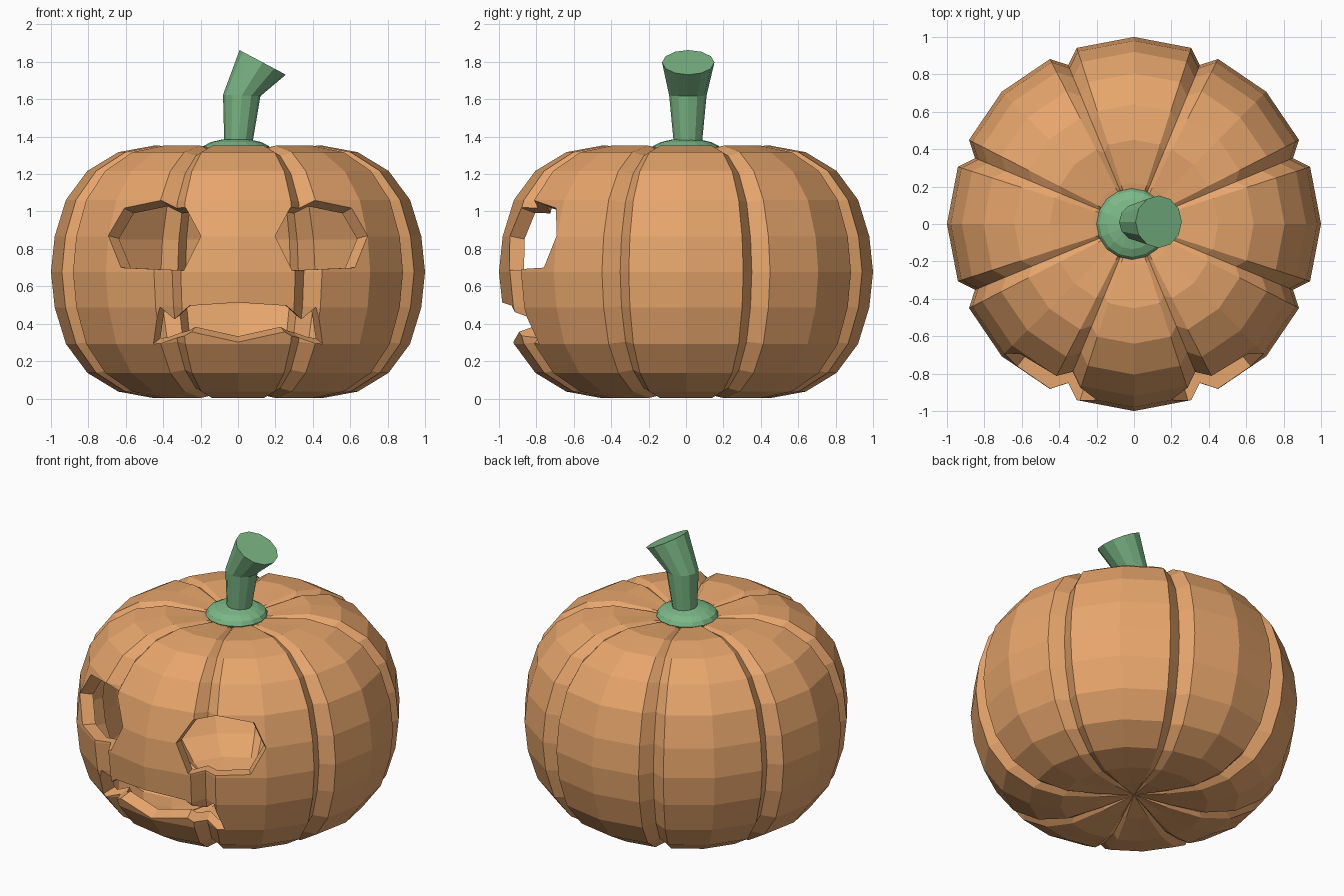
import bpy, bmesh
from math import sin, cos, radians, sqrt, pi
from mathutils import Vector, Matrix

if "Cube" in bpy.data.objects:
    bpy.data.objects.remove(bpy.data.objects["Cube"])

ZC = 0.677   # height of the widest ring
# upper half of the lobe profile: radius, height above the widest ring
HALF = [(1, 0), (.98, .19), (.92, .385), (.805, .54), (.64, .64), (.45, .675), (.22, .65)]
POLE = .61
RINGS = [(r, -h) for r, h in reversed(HALF[1:])] + HALF


def material(name, rgb):
    m = bpy.data.materials.new(name)
    m.diffuse_color = (*rgb, 1)
    m.use_nodes = True
    m.node_tree.nodes["Principled BSDF"].inputs["Base Color"].default_value = m.diffuse_color
    return m


def finish(bm, name, mat=None):
    me = bpy.data.meshes.new(name)
    bm.to_mesh(me)
    bm.free()
    ob = bpy.data.objects.new(name, me)
    bpy.context.collection.objects.link(ob)
    if mat:
        me.materials.append(mat)
    return ob


def loft(bm, rings, flip=False):
    """Quads between successive closed rings of vertices."""
    for a, b in zip(rings, rings[1:]):
        n = len(a)
        for i in range(n):
            j = (i + 1) % n
            f = [a[i], a[j], b[j], b[i]]
            bm.faces.new(f[::-1] if flip else f)


def shell(bm, s, flip):
    """Eight-lobed closed skin, scaled by s about the body centre."""
    rings = []
    for r, h in RINGS:
        ring = []
        for lobe in range(8):
            for off, kr, kz in ((-18, .99, 1), (0, 1, 1), (18, .99, 1), (22.5, .92, .97)):
                a = radians(lobe * 45 + off)
                ring.append(bm.verts.new((r * kr * s * cos(a), r * kr * s * sin(a), ZC + h * kz * s)))
        rings.append(ring)
    loft(bm, rings, flip)
    for ring, z, up in ((rings[0], -POLE, False), (rings[-1], POLE, True)):
        p = bm.verts.new((0, 0, ZC + z * s))
        for i, v in enumerate(ring):
            w = ring[(i + 1) % len(ring)]
            bm.faces.new((v, w, p) if up != flip else (w, v, p))


def radius_at(z):
    h = z - ZC
    for (r0, h0), (r1, h1) in zip(RINGS, RINGS[1:]):
        if h0 <= h <= h1:
            return r0 + (r1 - r0) * (h - h0) / (h1 - h0)


def cutter(name, outline):
    """Pyramid from the body centre through a front outline (x, z, optional y)."""
    bm = bmesh.new()
    apex = bm.verts.new((0, 0, ZC))
    vs = []
    for x, z, *y in outline:
        y = y[0] if y else -sqrt(radius_at(z) ** 2 - x * x) * .99
        k = -1.4 / y
        vs.append(bm.verts.new((x * k, -1.4, ZC + (z - ZC) * k)))
    bm.faces.new(vs)
    for i, v in enumerate(vs):
        bm.faces.new((vs[(i + 1) % len(vs)], v, apex))
    bmesh.ops.recalc_face_normals(bm, faces=bm.faces)
    ob = finish(bm, name)
    ob.hide_render = True
    return ob


orange = material("orange_skin", (.80, .38, .15))
green = material("green_stem", (.20, .48, .24))

# hollow pumpkin body
bm = bmesh.new()
shell(bm, 1, False)
shell(bm, .917, True)
body = finish(bm, "pumpkin_body", orange)

# carved eyes and mouth
eye = [(.2, .87), (.28, 1.02), (.41, 1.06), (.61, 1.02), (.69, .87), (.63, .70), (.29, .685)]
side = [(.26, .495), (.337, .425, -.81), (.425, .485), (.455, .29), (.33, .32, -.80), (.25, .355)]
mouth = [(0, .515)] + side + [(0, .305)] + [(-p[0], *p[1:]) for p in reversed(side)]
cutters = [cutter("eye_cutter_right", eye),
           cutter("eye_cutter_left", [(-x, z) for x, z in eye]),
           cutter("mouth_cutter", mouth)]
bpy.context.view_layer.objects.active = body
for c in cutters:
    m = body.modifiers.new(c.name, 'BOOLEAN')
    m.operation = 'DIFFERENCE'
    m.solver = 'EXACT'
    m.object = c
    bpy.ops.object.modifier_apply(modifier=m.name)
    bpy.data.objects.remove(c)

# flattened disc at the foot of the stem
bm = bmesh.new()
bmesh.ops.create_uvsphere(bm, u_segments=16, v_segments=8, radius=1,
                          matrix=Matrix.Translation((-.01, 0, 1.325)) @ Matrix.Diagonal((.19, .19, .065, 1)))
finish(bm, "stem_base", green)

# bent, flaring stem: centre, radius, tilt
bm = bmesh.new()
rings = []
for c, r, tilt in (((0, .01, 1.34), .073, 0), ((.02, .01, 1.62), .10, 2), ((.132, .012, 1.797), .14, 28)):
    rot = Matrix.Rotation(radians(tilt), 3, 'Y')
    rings.append([bm.verts.new(Vector(c) + rot @ Vector((r * cos(i * pi / 6), r * sin(i * pi / 6), 0)))
                  for i in range(12)])
loft(bm, rings)
bm.faces.new(rings[-1])
bm.faces.new(rings[0][::-1])
finish(bm, "stem", green)
